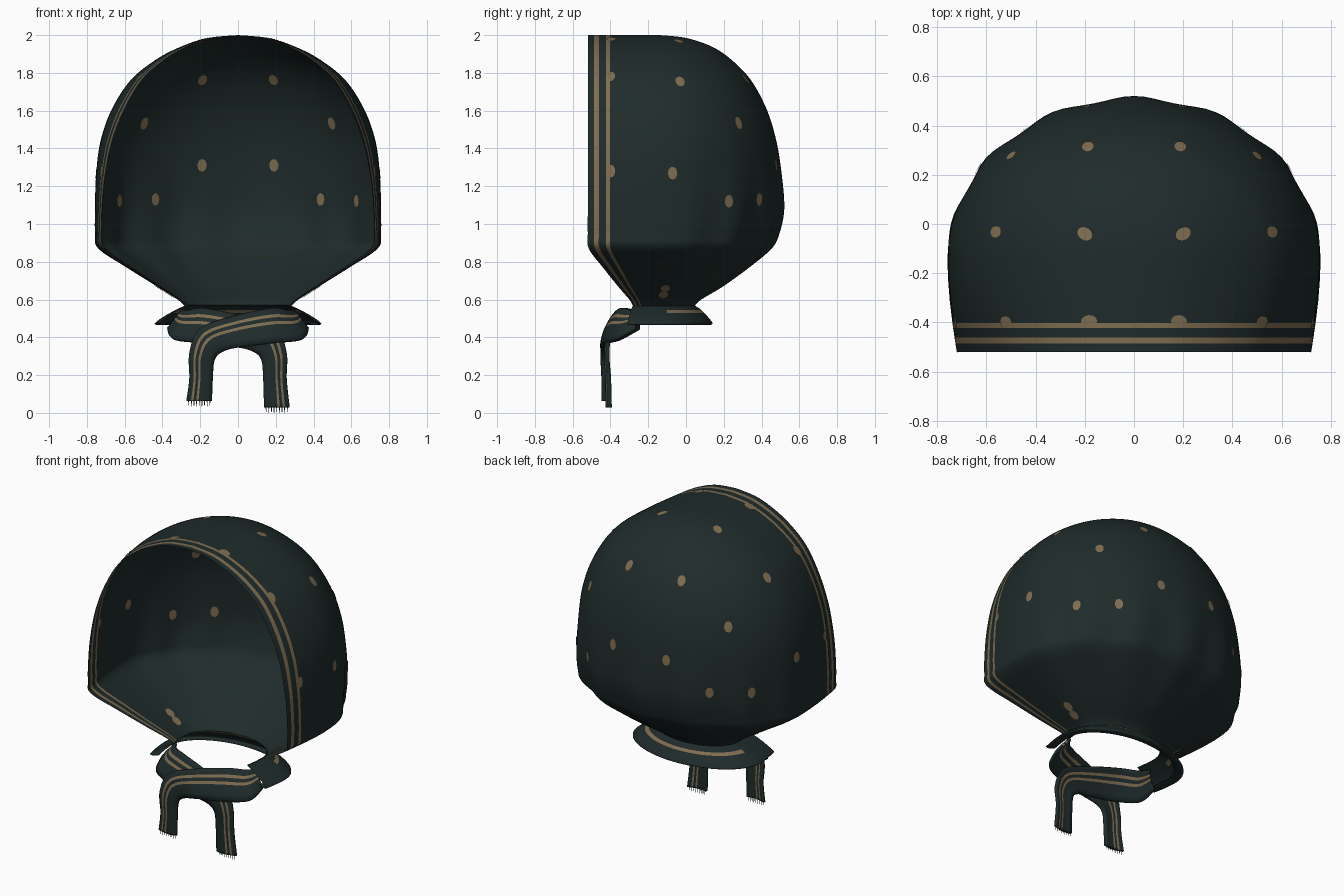
import bpy, bmesh, math
from mathutils import Vector
from mathutils.bvhtree import BVHTree

if "Cube" in bpy.data.objects:
    bpy.data.objects.remove(bpy.data.objects["Cube"])


def material(name, rgb):
    m = bpy.data.materials.new(name)
    m.diffuse_color = (*rgb, 1)
    m.use_nodes = True
    m.node_tree.nodes["Principled BSDF"].inputs["Base Color"].default_value = m.diffuse_color
    return m


MATS = [material("dark green cloth", (0.0135, 0.024, 0.0235)),
        material("tan pattern", (0.21, 0.152, 0.08))]


def finish(bm, name, doubles=True):
    if doubles:
        bmesh.ops.remove_doubles(bm, verts=bm.verts, dist=0.0004)
    for f in bm.faces:
        f.smooth = True
    me = bpy.data.meshes.new(name)
    bm.to_mesh(me)
    bm.free()
    for m in MATS:
        me.materials.append(m)
    ob = bpy.data.objects.new(name, me)
    bpy.context.collection.objects.link(ob)
    return ob


def smooth_rows(rows, n):
    """Catmull-Rom interpolation through tuples of numbers."""
    out = []
    last = len(rows) - 1
    for i in range(last):
        a, b, c, d = (rows[min(max(k, 0), last)] for k in (i - 1, i, i + 1, i + 2))
        for s in range(n):
            t = s / n
            out.append(tuple(0.5 * (2 * q + (r - p) * t + (2 * p - 5 * q + 4 * r - w) * t * t
                                    + (3 * q - p - 3 * r + w) * t ** 3)
                             for p, q, r, w in zip(a, b, c, d)))
    out.append(tuple(rows[-1]))
    return out


def grid(name, lines, is_tan):
    bm = bmesh.new()
    vs = [[bm.verts.new(p) for p in line] for line in lines]
    for i in range(len(vs) - 1):
        for j in range(len(vs[0]) - 1):
            f = bm.faces.new((vs[i][j], vs[i + 1][j], vs[i + 1][j + 1], vs[i][j + 1]))
            f.material_index = int(is_tan(i, j))
    return finish(bm, name)


# Horizontal U-shaped section: straight cheeks, then an elliptical back
CHEEK = [0, .09, .155, .255, .31, .55, .8]
ARC = 28
YC = -0.14


def u_section(z, w, yf, yb, fold):
    w = max(w, 0)
    t = min(max((z - 1.0) / .7, 0), 1)
    edge = .95 - .06 * t * t * (3 - 2 * t)      # the face opening is narrower than the crown
    half = [(w * (edge + (1 - edge) * math.sin(f * math.pi / 2)), yf + (YC - yf) * f, z)
            for f in CHEEK]
    for k in range(ARC + 1):
        a = math.pi / 2 * k / ARC
        r = 1 + fold * math.cos(14 * (a - math.pi / 2)) * min(1, k / 10)
        half.append((w * math.cos(a) * r, YC + (yb - YC) * math.sin(a) * r, z))
    half[-1] = (0, half[-1][1], z)
    return half + [(-x, y, zz) for x, y, zz in reversed(half[:-1])]


# Hood: rows of z, half width, front y, back y
hood_rows = [(2.0, 0, -.52, -.14), (1.985, .16, -.52, .0), (1.94, .30, -.52, .135),
             (1.87, .435, -.52, .24), (1.76, .57, -.52, .345), (1.6, .672, -.52, .43),
             (1.43, .73, -.52, .48), (1.25, .752, -.52, .505), (1.08, .757, -.52, .512),
             (.95, .757, -.52, .485), (.87, .74, -.515, .445), (.77, .59, -.44, .33),
             (.67, .43, -.36, .195), (.6, .32, -.30, .08), (.565, .28, -.28, .045)]
lines = []
for z, w, yf, yb in smooth_rows(hood_rows, 5):
    fold = .016 * math.exp(-((z - .95) / .28) ** 2)
    lines.append(u_section(z, w, yf, yb, fold))
ncol = len(lines[0]) - 1
hood = grid("hood", lines, lambda i, j: min(j, ncol - 1 - j) in (1, 3))

# Flared collar around the neck
collar_rows = [(.57, .275, -.28, .042), (.55, .32, -.29, .075), (.515, .385, -.30, .11),
               (.475, .44, -.31, .14), (.465, .42, -.305, .12), (.475, .38, -.30, .09)]
grid("collar", [u_section(*r, 0) for r in smooth_rows(collar_rows, 5)],
     lambda i, j: i in (6, 7) and 9 < j < ncol - 10)

# Ribbons of the knot: centre line plus half-width vector
STRIPS = [-1, -.6, -.25, .05, .23, .45, .63, .85, 1]


def ribbon(name, side, end_z, dy):
    pts = [(.335, -.25, .49, -.035, .02, .045), (.30, -.33, .465, -.04, .04, .075),
           (.18, -.39, .46, -.005, .045, .09), (0, -.42, .43, -.02, .03, .08),
           (-.14, -.43, .385, -.06, .01, .06), (-.19, -.435, .30, -.065, 0, .02),
           (-.195, -.43, .18, -.06, .004, 0), (-.205, -.428, end_z, -.066, .006, 0)]
    rows = []
    for x, y, z, hx, hy, hz in smooth_rows(pts, 7):
        rows.append([(side * (x + hx * c), y + dy + hy * c - .012 * (1 - c * c), z + hz * c)
                     for c in STRIPS])
    ob = grid(name, rows, lambda i, j: j in (3, 5))
    sol = ob.modifiers.new("thickness", 'SOLIDIFY')
    sol.thickness = .016
    sol.offset = 0
    # Fringe strands below the tail
    bm = bmesh.new()
    for k in range(9):
        x = side * (-.205 + .014 * (k - 4))
        h = .024 + .004 * (k % 2)
        y = -.43 + dy
        bm.faces.new([bm.verts.new(p) for p in
                      ((x - .003, y, end_z + .01), (x + .003, y, end_z + .01),
                       (x + .0015, y, end_z - h), (x - .0015, y, end_z - h))])
    finish(bm, name + "_fringe")


ribbon("front_ribbon", 1, .062, .002)
ribbon("back_ribbon", -1, .028, .022)

# Dots: thin plates on both faces of the cloth, mirrored left and right
dots = [(.2, -.04, 1.97), (.57, -.03, 1.76), (.76, -.07, 1.27), (.19, .32, 1.77),
        (.51, .29, 1.54), (.19, .47, 1.31), (.45, .40, 1.13), (.62, .22, 1.12),
        (.18, -.395, 1.97), (.5, -.395, 1.76), (.73, -.40, 1.28),
        (.41, -.11, .67), (.36, -.12, .63)]
src = bmesh.new()
src.from_mesh(hood.data)
tree = BVHTree.FromBMesh(src)
bm = bmesh.new()
for p in dots:
    for s in (1, -1):
        co, n, _, _ = tree.find_nearest(Vector((p[0] * s, p[1], p[2])))
        u = n.cross(Vector((0, 0, 1))).normalized()
        v = u.cross(n)
        for off in (.004, -.004):
            ring = []
            for k in range(12):
                a = math.tau * k / 12
                q = co + u * (.025 * math.cos(a)) + v * (.034 * math.sin(a))
                c2, n2, _, _ = tree.find_nearest(q)
                ring.append(bm.verts.new(c2 + n2 * off))
            mid = bm.verts.new(co + n * off)
            for k in range(12):
                tri = (mid, ring[k], ring[(k + 1) % 12])
                f = bm.faces.new(tri if off > 0 else tri[::-1])
                f.material_index = 1
src.free()
finish(bm, "dots", False)
